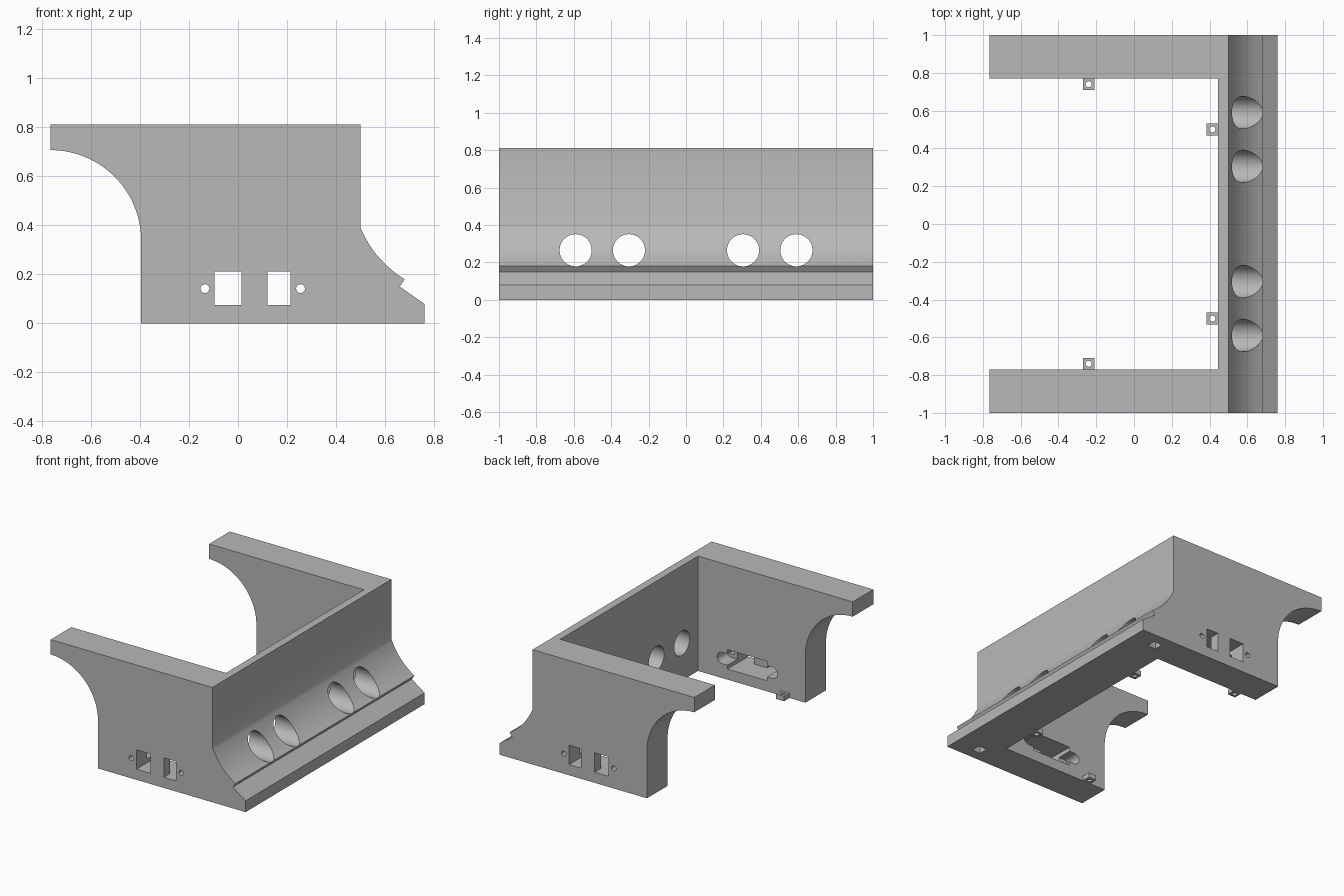
import bpy, bmesh
from math import sin, cos, pi, radians
from mathutils import Matrix, Vector

if "Cube" in bpy.data.objects:
    bpy.data.objects.remove(bpy.data.objects["Cube"], do_unlink=True)

grey = bpy.data.materials.new("plain_grey")
grey.use_nodes = True
grey.diffuse_color = (0.48, 0.48, 0.48, 1)
grey.node_tree.nodes["Principled BSDF"].inputs["Base Color"].default_value = grey.diffuse_color


def make_object(name, bm):
    bmesh.ops.recalc_face_normals(bm, faces=bm.faces)
    mesh = bpy.data.meshes.new(name)
    bm.to_mesh(mesh)
    bm.free()
    mesh.materials.append(grey)
    obj = bpy.data.objects.new(name, mesh)
    bpy.context.collection.objects.link(obj)
    return obj


def box(name, x, y, z):
    bm = bmesh.new()
    bmesh.ops.create_cube(bm, size=1)
    for v in bm.verts:
        v.co = [lo + (hi - lo) * (c + 0.5) for c, (lo, hi) in zip(v.co, (x, y, z))]
    return make_object(name, bm)


def cylinder(name, centre, radius, depth, axis, sides=48):
    bm = bmesh.new()
    turn = Vector((0, 0, 1)).rotation_difference(Vector(axis)).to_matrix().to_4x4()
    bmesh.ops.create_cone(bm, cap_ends=True, segments=sides, radius1=radius,
                          radius2=radius, depth=depth,
                          matrix=Matrix.Translation(centre) @ turn)
    return make_object(name, bm)


def select_only(obj):
    bpy.ops.object.select_all(action='DESELECT')
    obj.select_set(True)
    bpy.context.view_layer.objects.active = obj


def cut(target, cutter):
    cutter.hide_render = True
    mod = target.modifiers.new("cut", 'BOOLEAN')
    mod.operation, mod.solver, mod.object = 'DIFFERENCE', 'EXACT', cutter
    select_only(target)
    bpy.ops.object.modifier_apply(modifier=mod.name)
    bpy.data.objects.remove(cutter, do_unlink=True)


# Side profile: arched arm on the left, concave shoulder and grooved lip on the right
shoulder = []
a, b, c = Vector((0.5, 0.39)), Vector((0.557, 0.256)), Vector((0.68, 0.18))
for i in range(17):
    t = i / 16
    shoulder.append(tuple(a * (1 - t) ** 2 + b * 2 * t * (1 - t) + c * t * t))
arch = [(-0.765 + 0.37 * cos(pi / 2 * i / 28), 0.337 + 0.37 * sin(pi / 2 * i / 28))
        for i in range(29)]
profile = ([(-0.765, 0.812), (0.5, 0.812)] + shoulder
           + [(0.66, 0.15), (0.76, 0.08), (0.76, 0), (-0.395, 0)] + arch)

bm = bmesh.new()
face = bm.faces.new([bm.verts.new((x, -1, z)) for x, z in profile])
new = bmesh.ops.extrude_face_region(bm, geom=[face])["geom"]
bmesh.ops.translate(bm, vec=(0, 2, 0), verts=[v for v in new if isinstance(v, bmesh.types.BMVert)])
body = make_object("housing_body", bm)

# Open middle between the two side walls
cut(body, box("middle_cutter", (-2, 0.445), (-0.77, 0.77), (-1, 2)))

# Round ports through the long wall
for y in (-0.59, -0.305, 0.305, 0.59):
    cut(body, cylinder("port_cutter", (0.6, y, 0.265), 0.086, 0.8, (1, 0, 0)))

# Socket pockets, windows, screw holes and blind holes on both side walls
for s in (-1, 1):
    def span(near, far):
        return tuple(sorted((s * near, s * far)))
    cut(body, box("pocket_cutter", (-0.095, 0.215), span(0.7, 0.93), (0.075, 0.212)))
    for x in ((-0.095, 0.015), (0.12, 0.215)):
        cut(body, box("window_cutter", x, span(0.9, 1.1), (0.075, 0.212)))
    for x in (-0.135, 0.255):
        cut(body, cylinder("boss_cutter", (x, s * 0.79, 0.142), 0.04, 0.18, (0, 1, 0), 32))
        inner = -0.09 if x < 0 else 0.21
        cut(body, box("slot_cutter", tuple(sorted((x, inner))), span(0.7, 0.88), (0.102, 0.182)))
        cut(body, cylinder("screw_cutter", (x, s * 0.9, 0.142), 0.018, 0.5, (0, 1, 0), 24))
    cut(body, box("blind_cutter", (0.54, 0.605), span(0.862, 0.927), (-0.1, 0.06)))

# Small mounting tabs at the foot of the inner faces
tabs = []
for s, side in ((-1, "front"), (1, "back")):
    for x, y, place in ((-0.24, 0.74, "wall"), (0.415, 0.5, "long_wall")):
        y *= s
        tab = box(f"{side}_{place}_tab", (x - 0.031, x + 0.031), (y - 0.031, y + 0.031), (0, 0.035))
        cut(tab, cylinder("tab_cutter", (x, y, 0.02), 0.016, 0.2, (0, 0, 1), 24))
        tabs.append(tab)

for obj in [body] + tabs:
    select_only(obj)
    bpy.ops.object.shade_smooth_by_angle(angle=radians(25))
